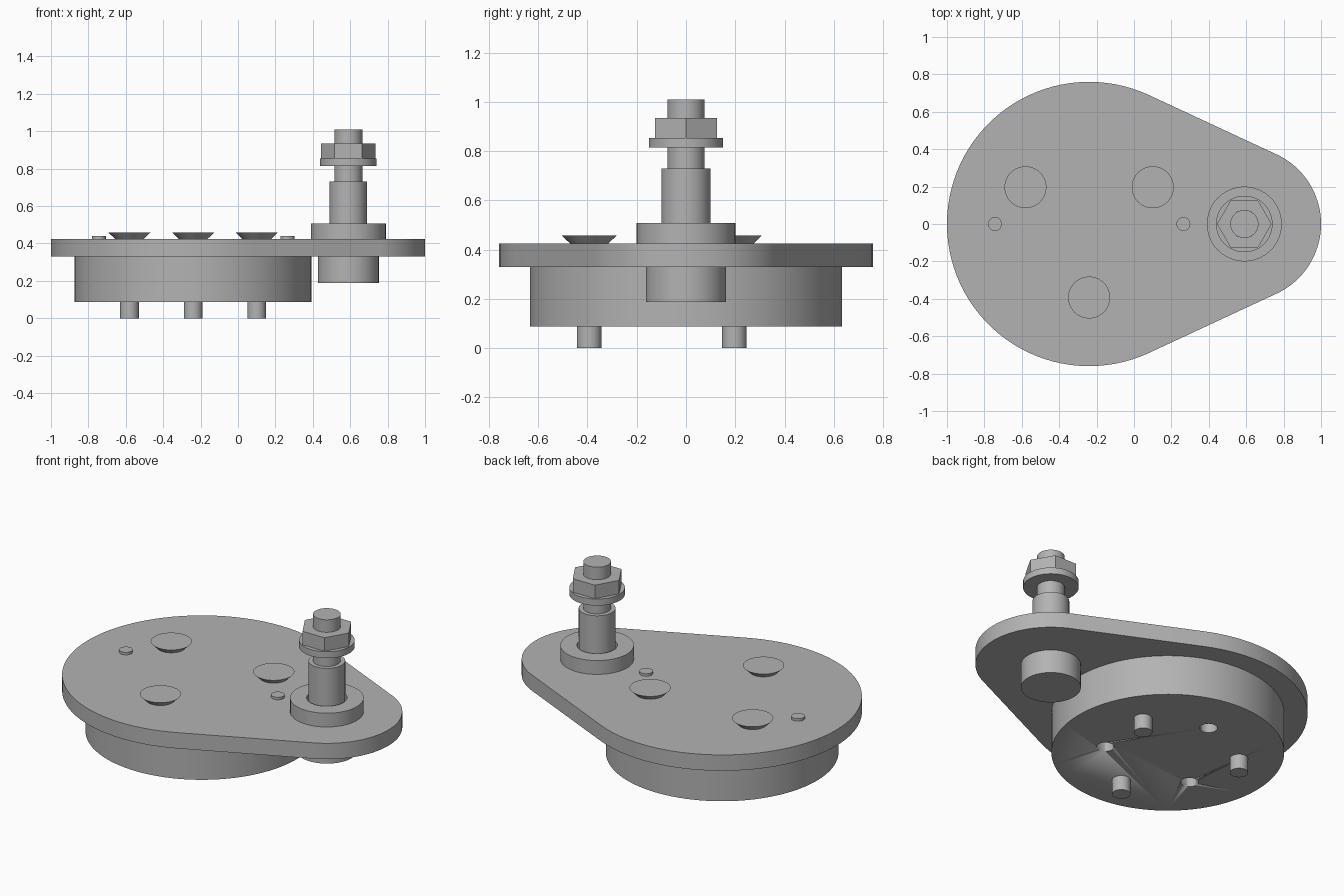
import bpy, bmesh
from math import sin, cos, pi, acos, radians

old = bpy.data.objects.get("Cube")
if old:
    bpy.data.objects.remove(old, do_unlink=True)

steel = bpy.data.materials.new("plain grey metal")
steel.use_nodes = True
GREY = (0.45, 0.45, 0.45, 1)
steel.diffuse_color = GREY
steel.node_tree.nodes["Principled BSDF"].inputs["Base Color"].default_value = GREY

HUB_X, PIN_X = -0.24, 0.59       # centres of the large and small ends
PLATE_LOW, PLATE_TOP = 0.33, 0.425


def finish(name, bm):
    """Turn a bmesh into a shaded, coloured object."""
    bmesh.ops.recalc_face_normals(bm, faces=bm.faces)
    mesh = bpy.data.meshes.new(name)
    bm.to_mesh(mesh)
    bm.free()
    mesh.materials.append(steel)
    obj = bpy.data.objects.new(name, mesh)
    bpy.context.collection.objects.link(obj)
    bpy.ops.object.select_all(action='DESELECT')
    obj.select_set(True)
    bpy.context.view_layer.objects.active = obj
    bpy.ops.object.shade_smooth_by_angle(angle=radians(30))
    return obj


def lathe(name, x, y, profile, sides=64, closed=False):
    """Stack rings of (radius, height); cap the ends or close into a tube."""
    bm = bmesh.new()
    turns = [2 * pi * i / sides for i in range(sides)]
    rings = [[bm.verts.new((x + r * cos(a), y + r * sin(a), z)) for a in turns]
             for r, z in profile]
    pairs = list(zip(rings, rings[1:]))
    if closed:
        pairs.append((rings[-1], rings[0]))
    else:
        bm.faces.new(rings[0])
        bm.faces.new(rings[-1])
    for low, high in pairs:
        for i in range(sides):
            j = (i + 1) % sides
            bm.faces.new((low[i], low[j], high[j], high[i]))
    return finish(name, bm)


def drill(obj, cutter):
    """Subtract the cutter from the object and discard it."""
    cutter.hide_render = True
    mod = obj.modifiers.new("hole", 'BOOLEAN')
    mod.operation, mod.solver, mod.object = 'DIFFERENCE', 'EXACT', cutter
    bpy.context.view_layer.objects.active = obj
    bpy.ops.object.modifier_apply(modifier=mod.name)
    bpy.data.objects.remove(cutter, do_unlink=True)


# Teardrop plate: two arcs joined by their common tangents
big, small, steps = 0.76, 0.41, 64
tangent = acos((big - small) / (PIN_X - HUB_X))
outline = []
for cx, r, start, end in ((HUB_X, big, tangent, 2 * pi - tangent),
                          (PIN_X, small, -tangent, tangent)):
    for i in range(steps + 1):
        a = start + (end - start) * i / steps
        outline.append((cx + r * cos(a), r * sin(a), PLATE_LOW))
bm = bmesh.new()
base = bm.faces.new([bm.verts.new(p) for p in outline])
grown = bmesh.ops.extrude_face_region(bm, geom=[base], use_keep_orig=True)
top_verts = [v for v in grown["geom"] if isinstance(v, bmesh.types.BMVert)]
bmesh.ops.translate(bm, verts=top_verts, vec=(0, 0, PLATE_TOP - PLATE_LOW))
finish("crank_plate", bm)

# Hub disc with three blind holes opposite the screws
hub = lathe("hub_disc", HUB_X, 0, [(0.633, 0.088), (0.633, PLATE_LOW)], 128)
for k in range(3):
    a = radians(90 + 120 * k)
    drill(hub, lathe("hole_cutter", HUB_X + 0.345 * cos(a), 0.345 * sin(a),
                     [(0.048, 0.0), (0.048, 0.3)], 32))

# Countersunk screws standing proud of the plate, tips below the hub
for k in range(3):
    a = radians(30 + 120 * k)
    lathe(f"countersunk_screw_{k + 1}", HUB_X + 0.393 * cos(a), 0.393 * sin(a),
          [(0.05, 0.0), (0.05, 0.398), (0.112, 0.458)], 48)

# Dowel pins on either side of the hub centre
for side, label in ((-1, "right"), (1, "left")):
    lathe(f"dowel_pin_{label}", HUB_X + 0.504 * side, 0,
          [(0.037, 0.2), (0.037, 0.44)], 32)

# Crank pin: head under the plate, shaft and threaded end above
lathe("crank_pin", PIN_X, 0,
      [(0.163, 0.188), (0.163, PLATE_LOW), (0.1, PLATE_LOW), (0.1, 0.73),
       (0.075, 0.73), (0.075, 1.01)])
lathe("bushing_collar", PIN_X, 0,
      [(0.2, 0.4), (0.2, 0.508), (0.11, 0.508), (0.11, 0.4)], closed=True)
lathe("washer", PIN_X, 0,
      [(0.151, 0.815), (0.151, 0.854), (0.076, 0.854), (0.076, 0.815)], closed=True)
lathe("hex_nut", PIN_X, 0,
      [(0.146, 0.854), (0.146, 0.935), (0.076, 0.935), (0.076, 0.854)], 6, closed=True)
